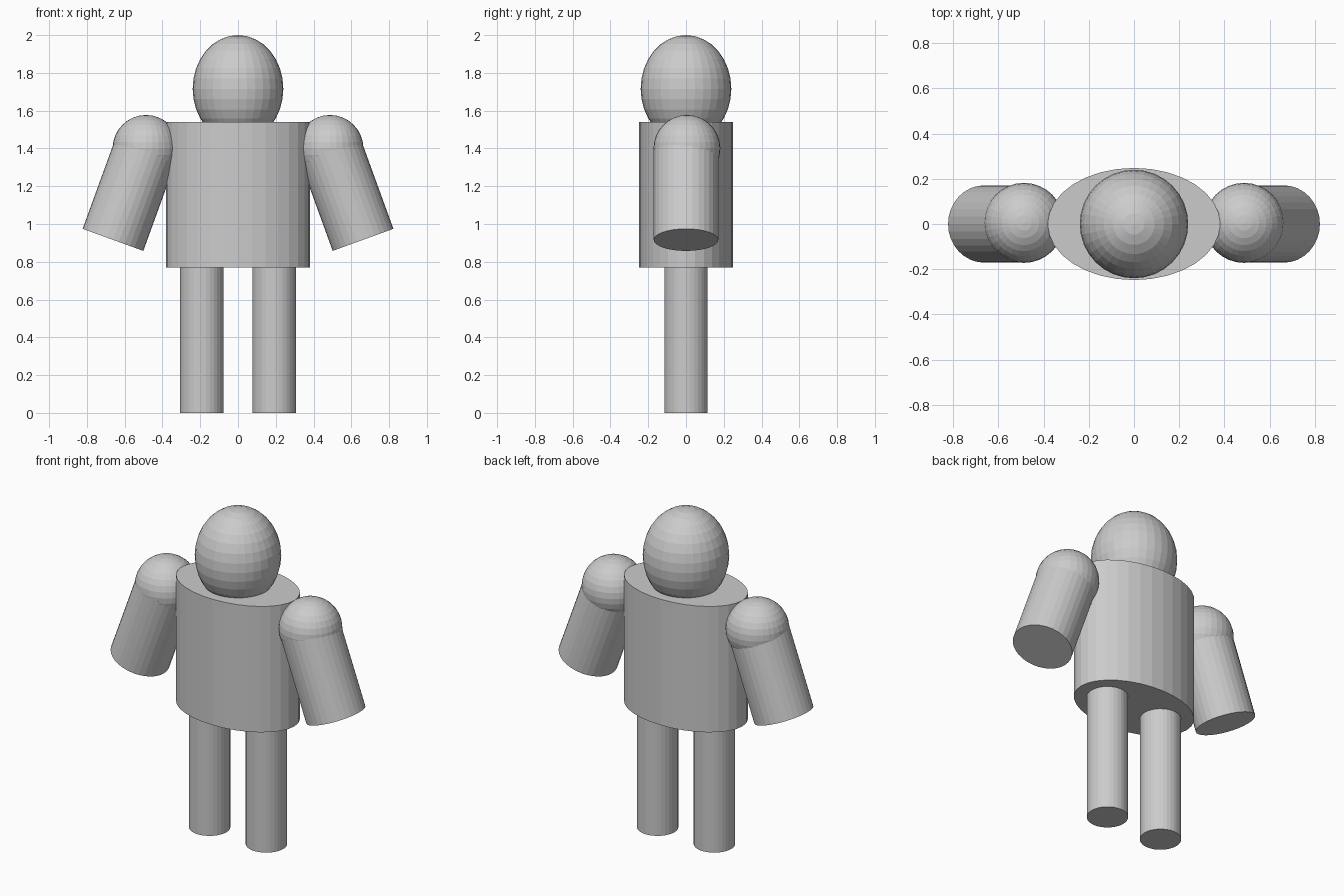
import bpy, math
from mathutils import Vector

if "Cube" in bpy.data.objects:
    bpy.data.objects.remove(bpy.data.objects["Cube"])

grey = bpy.data.materials.new("light grey")
grey.diffuse_color = (0.6, 0.6, 0.6, 1)
grey.use_nodes = True
grey.node_tree.nodes["Principled BSDF"].inputs["Base Color"].default_value = grey.diffuse_color


def finish(name):
    ob = bpy.context.object
    ob.name = name
    ob.data.materials.append(grey)
    return ob


def ball(name, loc, radii):
    bpy.ops.mesh.primitive_uv_sphere_add(segments=32, ring_count=16, radius=1, location=loc)
    ob = finish(name)
    ob.scale = radii
    return ob


def tube(name, bottom, top, rx, ry):
    # Elliptical cylinder running between two points
    a, b = Vector(bottom), Vector(top)
    d = b - a
    bpy.ops.mesh.primitive_cylinder_add(vertices=32, radius=1, depth=1, location=(a + b) / 2,
                                        rotation=(0, math.atan2(d.x, d.z), 0))
    ob = finish(name)
    ob.scale = (rx, ry, d.length)
    return ob


# Head and torso
ball("head", (0, 0, 1.716), (0.24, 0.24, 0.284))
tube("torso", (0, 0, 0.77), (0, 0, 1.54), 0.382, 0.248)

# Legs, shoulders and arms, mirrored left and right
for side, s in (("left", -1), ("right", 1)):
    tube(side + "_leg", (s * 0.192, 0, 0), (s * 0.192, 0, 0.775), 0.115, 0.115)
    ball(side + "_shoulder", (s * 0.487, 0.005, 1.40), (0.177, 0.177, 0.177))
    tube(side + "_arm", (s * 0.662, 0, 0.916), (s * 0.486, 0, 1.40), 0.171, 0.171)
